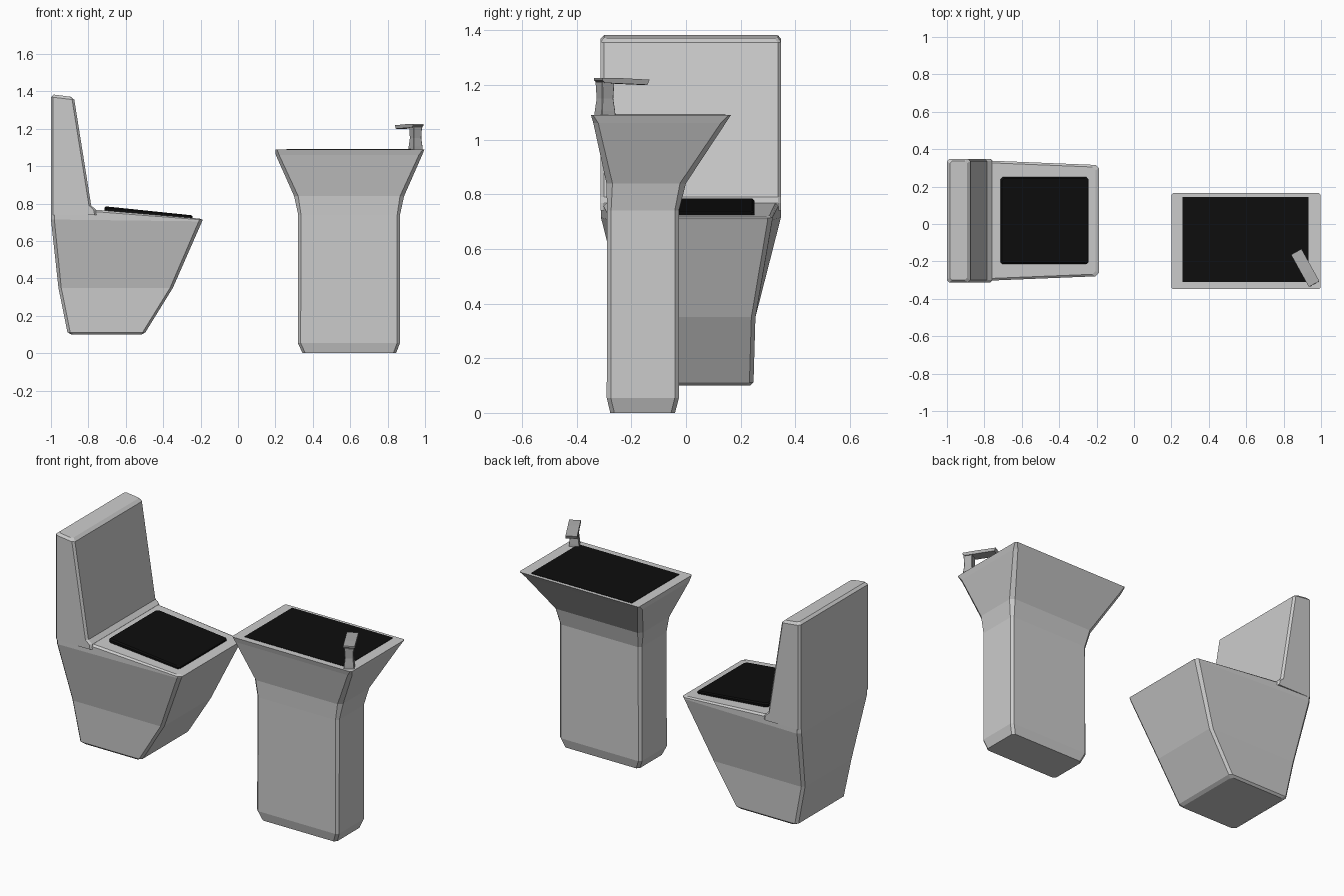
import bpy
import bmesh
from math import radians


def ring(x0, x1, y0, y1, z, c=0.015, dz=0.0, taper=0.0):
    """Chamfered rectangle; dz tilts it along x, taper narrows it towards x1."""
    pts = [(x0 + c, y0), (x1 - c, y0), (x1, y0 + c), (x1, y1 - c),
           (x1 - c, y1), (x0 + c, y1), (x0, y1 - c), (x0, y0 + c)]
    mid = (y0 + y1) / 2
    out = []
    for x, y in pts:
        t = (x - x0) / (x1 - x0)
        out.append((x, mid + (y - mid) * (1 - taper * t), z + dz * t))
    return out


def loft(name, rings, mat=None):
    """Skin a stack of rings, bottom to top, with capped ends."""
    bm = bmesh.new()
    rows = [[bm.verts.new(p) for p in r] for r in rings]
    n = len(rows[0])
    for a, b in zip(rows, rows[1:]):
        for i in range(n):
            j = (i + 1) % n
            bm.faces.new((a[i], a[j], b[j], b[i]))
    bm.faces.new(rows[0][::-1])
    bm.faces.new(rows[-1])
    bmesh.ops.recalc_face_normals(bm, faces=bm.faces[:])
    me = bpy.data.meshes.new(name)
    bm.to_mesh(me)
    bm.free()
    ob = bpy.data.objects.new(name, me)
    bpy.context.collection.objects.link(ob)
    if mat:
        me.materials.append(mat)
    return ob


def material(name, v):
    m = bpy.data.materials.new(name)
    m.diffuse_color = (v, v, v, 1)
    return m


black = material("black", 0.004)
metal = material("dark_metal", 0.42)

# Toilet bowl, sloping down to the front
loft("toilet_bowl", [
    ring(-0.89, -0.515, -0.20, 0.235, 0.10),
    ring(-0.912, -0.495, -0.212, 0.247, 0.112),
    ring(-0.96, -0.348, -0.218, 0.254, 0.35),
    ring(-1.0, -0.192, -0.312, 0.348, 0.715, 0.018, -0.01, 0.1),
    ring(-1.0, -0.188, -0.312, 0.348, 0.775, 0.018, -0.062, 0.1),
    ring(-0.99, -0.205, -0.300, 0.336, 0.787, 0.018, -0.067, 0.1),
])

# Cistern with a sloped front face
loft("toilet_tank", [
    ring(-1.0, -0.755, -0.312, 0.348, 0.74, 0.012),
    ring(-1.0, -0.76, -0.312, 0.348, 0.768, 0.012),
    ring(-1.0, -0.785, -0.312, 0.348, 0.79, 0.012),
    ring(-1.0, -0.875, -0.312, 0.348, 1.37, 0.012, -0.015),
    ring(-0.985, -0.893, -0.30, 0.336, 1.383, 0.012, -0.012),
])

# Dark seat opening
loft("seat_pad", [
    ring(-0.714, -0.243, -0.215, 0.25, 0.75, 0.012, -0.04),
    ring(-0.714, -0.243, -0.215, 0.25, 0.778, 0.012, -0.046),
    ring(-0.706, -0.251, -0.207, 0.242, 0.785, 0.012, -0.047),
], black)

# Sink pedestal flaring into the basin
loft("sink", [
    ring(0.345, 0.845, -0.277, -0.04, 0.0),
    ring(0.32, 0.866, -0.29, -0.026, 0.055),
    ring(0.322, 0.866, -0.289, -0.026, 0.74),
    ring(0.30, 0.888, -0.291, 0.0, 0.84, 0.022),
    ring(0.202, 0.985, -0.339, 0.145, 1.06, 0.018),
    ring(0.20, 0.997, -0.348, 0.165, 1.09, 0.008),
])

# Dark basin surface
loft("basin_water", [
    ring(0.259, 0.932, -0.31, 0.145, z, 0.001) for z in (1.08, 1.092)
], black)

# Tap post and spout, turned towards the basin
post = loft("tap_post", [
    ring(-h, h, 0.028 - h, 0.028 + h, z, 0.002)
    for h, z in ((0.029, 1.085), (0.028, 1.105), (0.023, 1.15), (0.026, 1.21))
], metal)
spout_profile = [(0.012, 1.207), (0.188, 1.200), (0.197, 1.219),
                 (0.07, 1.225), (0.0, 1.226), (0.0, 1.217)]
spout = loft("tap_spout", [
    [(x, y, z) for y, z in spout_profile] for x in (-0.032, 0.032)
], metal)
for ob in (post, spout):
    ob.location = (0.963, -0.321, 0)
    ob.rotation_euler = (0, 0, radians(29))
